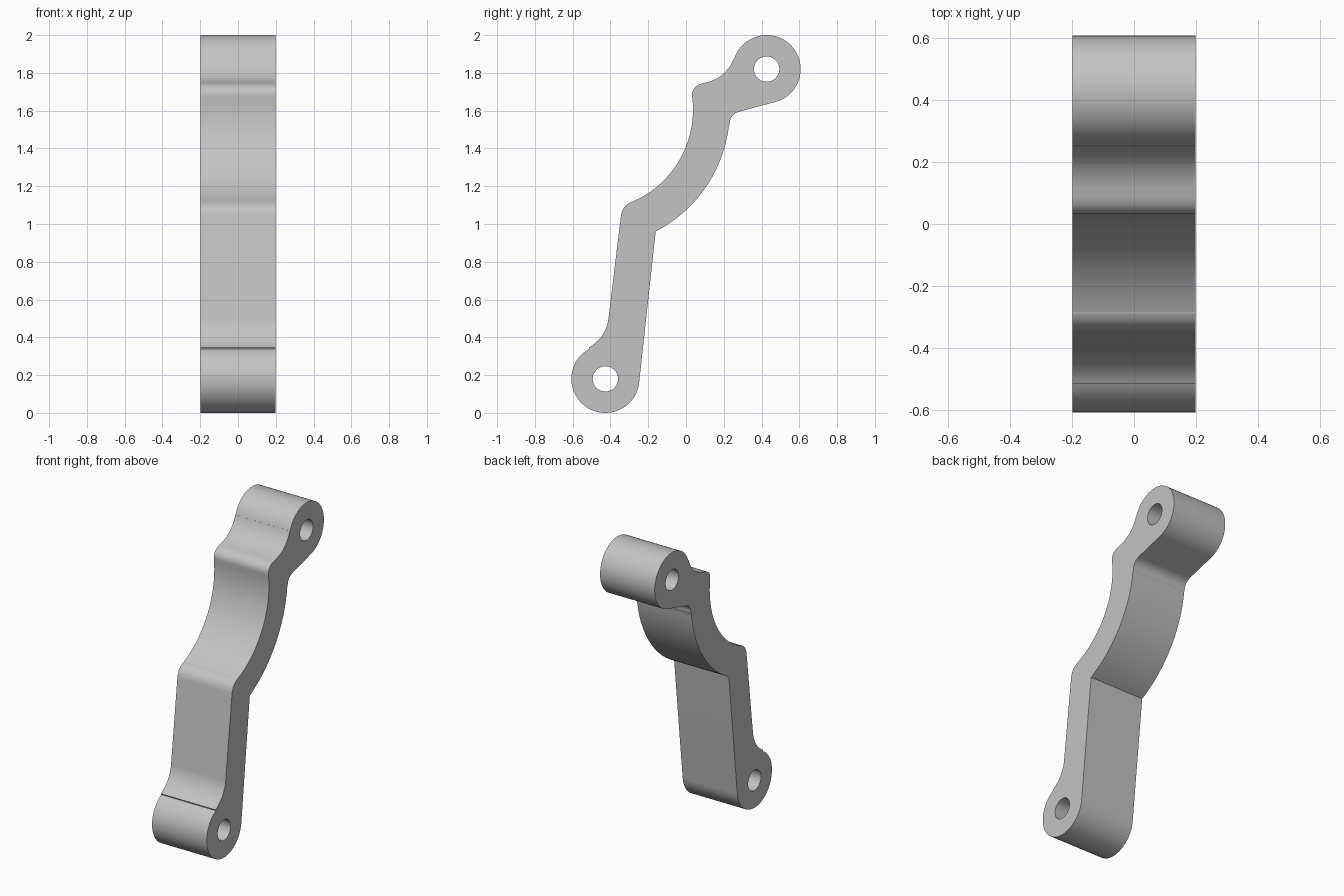
import bpy, bmesh
from math import cos, sin, radians
from mathutils import Matrix, Vector

cube = bpy.data.objects.get("Cube")
if cube:
    bpy.data.objects.remove(cube)

HALF_WIDTH = 0.198
LOWER, UPPER, BEND = (-0.427, 0.18), (0.427, 1.82), (-0.493, 1.605)
BOSS, HOLE = 0.18, 0.067


def arc(center, radius, start, end, steps=24):
    """Points on an arc, angles in degrees."""
    angles = [radians(start + (end - start) * i / steps) for i in range(steps + 1)]
    return [(center[0] + radius * cos(a), center[1] + radius * sin(a)) for a in angles]


def rounded(start, corner, end, steps=10):
    """Rounded corner between two points."""
    a, b, c = Vector(start), Vector(corner), Vector(end)
    ts = [i / steps for i in range(steps + 1)]
    return [tuple(a * (1 - t) ** 2 + b * 2 * t * (1 - t) + c * t * t) for t in ts]


# Side outline, counterclockwise from the lower boss
outline = arc(LOWER, BOSS, 118, 353.5, 56)
outline += arc(BEND, 0.725, -62.7, -6.7, 32)
outline += rounded((0.232, 1.53), (0.232, 1.581), (0.286, 1.596))
outline += arc(UPPER, BOSS, -75, 161, 56)
outline += arc((0.065, 1.945), 0.2, -19, -75)
outline += rounded((0.085, 1.744), (0.028, 1.728), (0.032, 1.675))
outline += arc(BEND, 0.53, 4, -67, 36)
outline += rounded((-0.288, 1.117), (-0.338, 1.096), (-0.345, 1.04))
outline += arc((-0.609, 0.523), 0.2, -6.5, -62)

# Filled curve with both pin holes, extruded across the width
curve = bpy.data.curves.new("link_profile", "CURVE")
curve.dimensions = "2D"
curve.fill_mode = "BOTH"
curve.extrude = HALF_WIDTH
holes = [arc(c, HOLE, 0, 360, 48)[:-1] for c in (LOWER, UPPER)]
for points in [outline] + holes:
    spline = curve.splines.new("POLY")
    spline.points.add(len(points) - 1)
    for p, (y, z) in zip(spline.points, points):
        p.co = (y, z, 0, 1)
    spline.use_cyclic_u = True

arm = bpy.data.objects.new("link_arm", curve)
bpy.context.collection.objects.link(arm)
bpy.ops.object.select_all(action="DESELECT")
arm.select_set(True)
bpy.context.view_layer.objects.active = arm
bpy.ops.object.convert(target="MESH")
arm = bpy.context.object
arm.name = "link_arm"

# Stand the profile in the side plane and weld it
mesh = arm.data
bm = bmesh.new()
bm.from_mesh(mesh)
bmesh.ops.remove_doubles(bm, verts=bm.verts, dist=0.0005)
bm.transform(Matrix(((0, 0, 1, 0), (1, 0, 0, 0), (0, 1, 0, 0), (0, 0, 0, 1))))
bmesh.ops.recalc_face_normals(bm, faces=bm.faces)
bm.to_mesh(mesh)
bm.free()

# Plain grey finish
grey = bpy.data.materials.new("light_grey")
grey.use_nodes = True
colour = (0.55, 0.55, 0.55, 1)
grey.diffuse_color = colour
grey.node_tree.nodes["Principled BSDF"].inputs["Base Color"].default_value = colour
mesh.materials.clear()
mesh.materials.append(grey)
bpy.ops.object.shade_smooth_by_angle(angle=radians(20))
